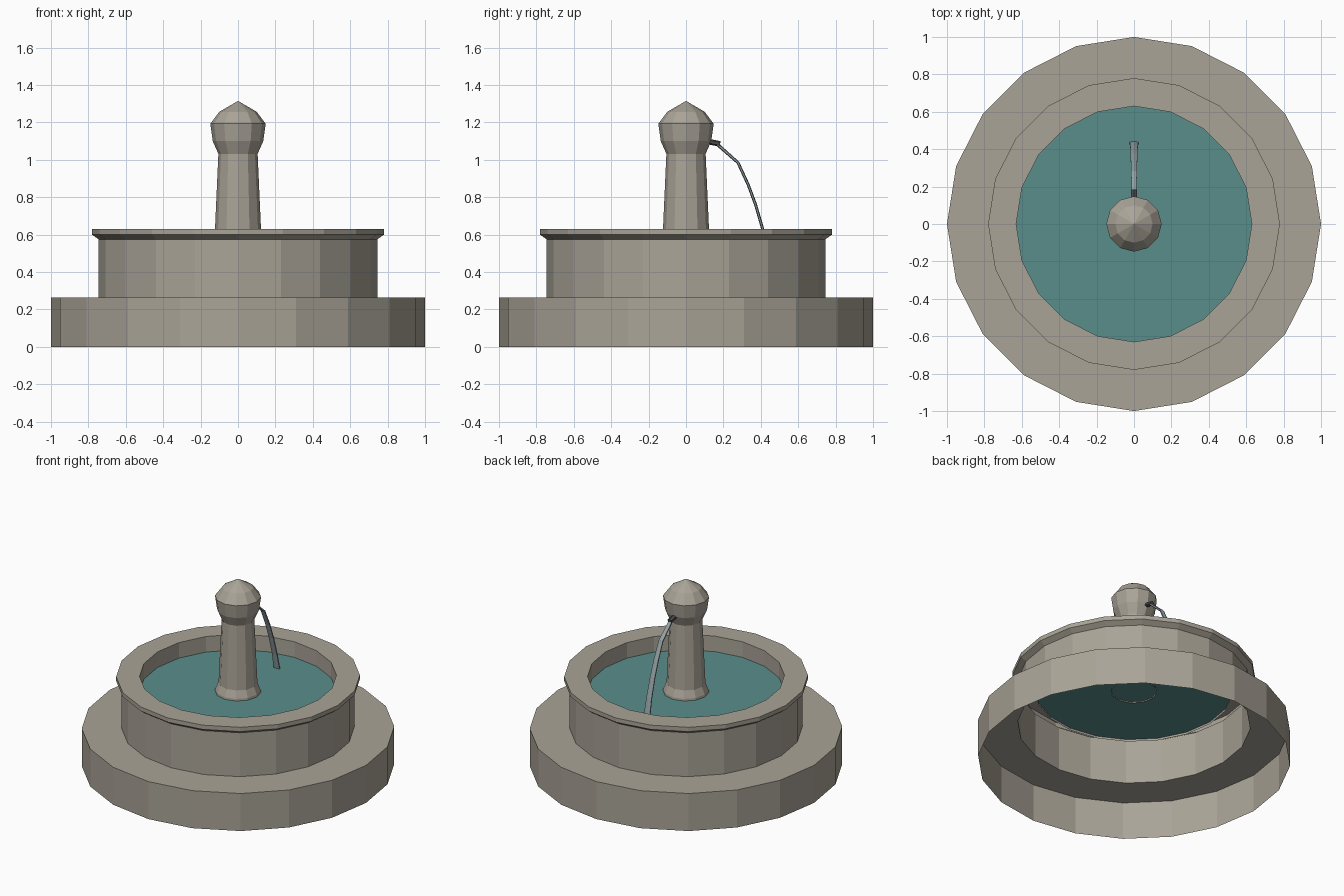
import bpy, bmesh, math

if "Cube" in bpy.data.objects:
    bpy.data.objects.remove(bpy.data.objects["Cube"])


def material(name, rgb):
    m = bpy.data.materials.new(name)
    m.diffuse_color = (*rgb, 1)
    m.use_nodes = True
    m.node_tree.nodes["Principled BSDF"].inputs["Base Color"].default_value = m.diffuse_color
    return m


def skin(name, rings, mat, caps=False, tip=None, recalc=True):
    """Bridge successive closed rings of points into a flat-shaded shell."""
    bm = bmesh.new()
    loops = [[bm.verts.new(p) for p in ring] for ring in rings]
    for a, b in zip(loops, loops[1:]):
        n = len(a)
        for i in range(n):
            j = (i + 1) % n
            bm.faces.new((a[i], a[j], b[j], b[i]))
    if tip:
        t, last = bm.verts.new(tip), loops[-1]
        for i in range(len(last)):
            bm.faces.new((last[i], last[(i + 1) % len(last)], t))
    if caps:
        bm.faces.new(loops[0][::-1])
        bm.faces.new(loops[-1])
    if recalc:
        bmesh.ops.recalc_face_normals(bm, faces=bm.faces)
    me = bpy.data.meshes.new(name)
    bm.to_mesh(me)
    bm.free()
    me.materials.append(mat)
    ob = bpy.data.objects.new(name, me)
    bpy.context.collection.objects.link(ob)
    return ob


def circle(r, z, n):
    return [(r * math.cos(math.tau * i / n), r * math.sin(math.tau * i / n), z)
            for i in range(n)]


def lathe(name, profile, n, mat, tip=None):
    return skin(name, [circle(r, z, n) for r, z in profile], mat,
                tip=tip, recalc=False)


stone = material("stone", (0.40, 0.37, 0.31))
water = material("water", (0.10, 0.27, 0.26))
jet = material("jet", (0.30, 0.36, 0.38))
metal = material("metal", (0.07, 0.07, 0.07))

# Stepped base and basin with a lipped rim, hollow underneath
lathe("basin", [(1, 0), (1, 0.265), (0.745, 0.265), (0.745, 0.575),
                (0.78, 0.60), (0.78, 0.63), (0.63, 0.63), (0.63, 0.505)], 20, stone)

# Water surface
bm = bmesh.new()
bm.faces.new([bm.verts.new(p) for p in circle(0.63, 0.52, 20)])
me = bpy.data.meshes.new("water_surface")
bm.to_mesh(me)
bm.free()
me.materials.append(water)
bpy.context.collection.objects.link(bpy.data.objects.new("water_surface", me))

# Column with flared foot and pointed head
lathe("column", [(0.148, 0.512), (0.146, 0.535), (0.125, 0.585), (0.105, 1.032),
                 (0.135, 1.10), (0.148, 1.193), (0.10, 1.257)],
      12, stone, tip=(0, 0, 1.315))


def tube(name, path, n, mat):
    """Elliptical tube in the YZ plane; path holds y, z, half width, half thickness."""
    rings = []
    for i, (y, z, w, t) in enumerate(path):
        p, q = path[max(i - 1, 0)], path[min(i + 1, len(path) - 1)]
        a = math.atan2(q[1] - p[1], q[0] - p[0])
        ring = []
        for k in range(n):
            u = math.tau * (k + 0.5) / n
            s, c = t * math.sin(u), w * math.cos(u)
            ring.append((c, y - s * math.sin(a), z + s * math.cos(a)))
        rings.append(ring)
    return skin(name, rings, mat, caps=True)


# Spout and falling jet
tube("spout", [(0.11, 1.10, 0.017, 0.015), (0.182, 1.085, 0.017, 0.015)], 6, metal)
tube("water_jet", [(0.165, 1.085, 0.014, 0.009), (0.278, 0.985, 0.018, 0.008),
                   (0.333, 0.866, 0.020, 0.008), (0.372, 0.76, 0.021, 0.008),
                   (0.41, 0.63, 0.023, 0.008), (0.435, 0.515, 0.027, 0.008)], 6, jet)
